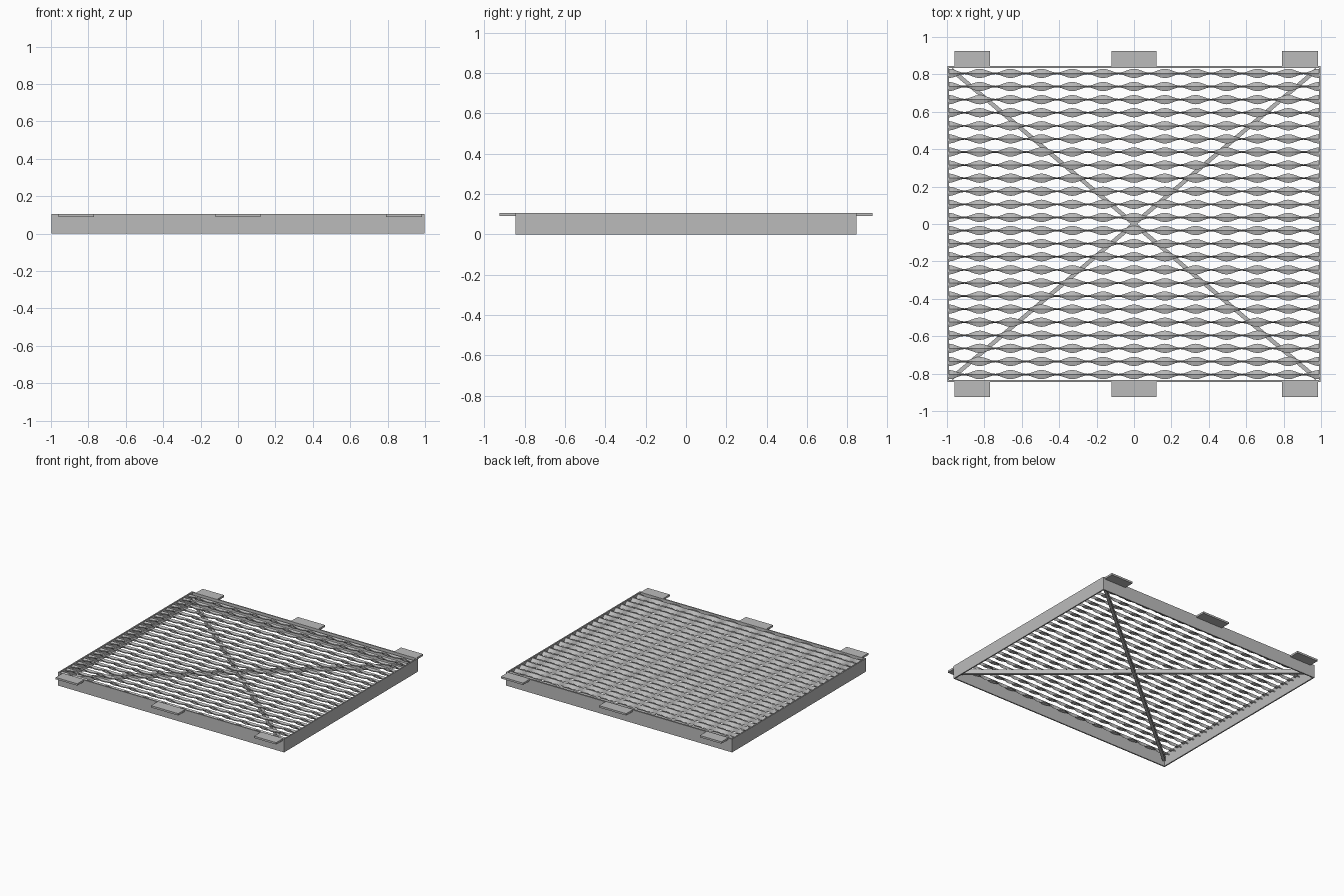
import bpy, bmesh, math

if "Cube" in bpy.data.objects:
    bpy.data.objects.remove(bpy.data.objects["Cube"])

steel = bpy.data.materials.new("grey steel")
steel.use_nodes = True
GREY = (0.5, 0.5, 0.5, 1)
steel.diffuse_color = GREY
steel.node_tree.nodes["Principled BSDF"].inputs["Base Color"].default_value = GREY

HALF_X, HALF_Y, TOP, WALL = 0.998, 0.845, 0.105, 0.01


def finish(name, bm):
    bmesh.ops.recalc_face_normals(bm, faces=bm.faces)
    mesh = bpy.data.meshes.new(name)
    bm.to_mesh(mesh)
    bm.free()
    mesh.materials.append(steel)
    obj = bpy.data.objects.new(name, mesh)
    bpy.context.collection.objects.link(obj)
    return obj


def box(name, low, high, turn=0):
    bm = bmesh.new()
    bmesh.ops.create_cube(bm, size=1)
    for v in bm.verts:
        v.co = [l + (c + 0.5) * (h - l) for l, h, c in zip(low, high, v.co)]
    obj = finish(name, bm)
    obj.rotation_euler.z = turn
    return obj


# Rim walls
for side, s in (("right", -1), ("left", 1)):
    xs = sorted((s * HALF_X, s * (HALF_X - WALL)))
    box(side + "_wall", (xs[0], -HALF_Y, 0), (xs[1], HALF_Y, TOP))
inner = HALF_X - WALL
for side, s in (("front", -1), ("back", 1)):
    ys = sorted((s * HALF_Y, s * (HALF_Y - WALL)))
    box(side + "_wall", (-inner, ys[0], 0), (inner, ys[1], TOP))
    # Mounting tabs
    ys = sorted((s * HALF_Y, s * 0.925))
    for place, x0, x1 in (("right", -0.96, -0.77), ("middle", -0.12, 0.12),
                          ("left", 0.79, 0.985)):
        box(f"{side}_{place}_tab", (x0, ys[0], 0.09), (x1, ys[1], TOP))

# Diagonal braces under the mesh
reach = math.hypot(inner, HALF_Y - WALL) - 0.015
angle = math.atan2(HALF_Y - WALL, inner)
for name, turn in (("rising_brace", angle), ("falling_brace", -angle)):
    box(name, (-reach, -0.011, 0.035), (reach, 0.011, 0.068), turn)

# Expanded metal: one twisted strand row, wide at each bond, repeated along y
PITCH_X, PITCH_Y, ROWS, STEPS = 0.165, 0.07, 24, 96
bm = bmesh.new()
rings = []
for i in range(STEPS + 1):
    x = -inner + 2 * inner * i / STEPS
    h = 0.004 + 0.021 * math.cos(math.pi * x / PITCH_X) ** 2
    crest = [(h, 0.076), (0, 0.1), (-h, 0.094)]
    section = crest + [(y, z - 0.008) for y, z in reversed(crest)]
    rings.append([bm.verts.new((x, y, z)) for y, z in section])
for a, b in zip(rings, rings[1:]):
    for j in range(len(a)):
        k = (j + 1) % len(a)
        bm.faces.new((a[j], a[k], b[k], b[j]))
bm.faces.new(rings[0])
bm.faces.new(rings[-1])
grating = finish("expanded_mesh", bm)
grating.location.y = -PITCH_Y * (ROWS - 1) / 2
array = grating.modifiers.new("rows", "ARRAY")
array.count = ROWS
array.use_relative_offset = False
array.use_constant_offset = True
array.constant_offset_displace = (0, PITCH_Y, 0)
